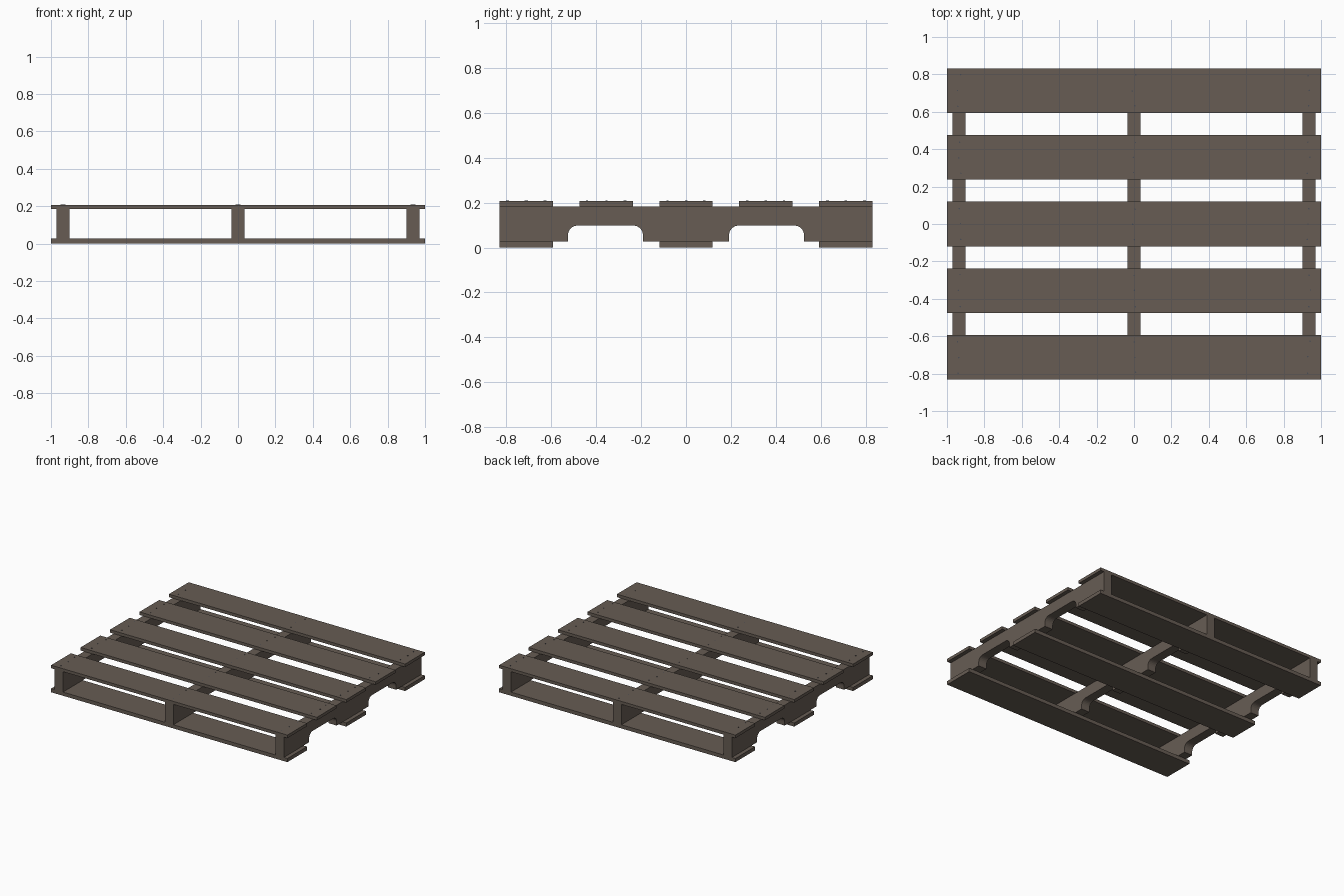
import bpy, bmesh, math, random
from mathutils import Matrix, Vector

if "Cube" in bpy.data.objects:
    bpy.data.objects.remove(bpy.data.objects["Cube"])

random.seed(4)
HALF_Y = 0.831
BOARD_W = 0.238
Z_LOW, Z_HIGH, Z_TOP = 0.028, 0.184, 0.207
STRINGER_X = (-0.935, 0.0, 0.935)


def material(name, rgb):
    m = bpy.data.materials.new(name)
    m.diffuse_color = (*rgb, 1)
    m.use_nodes = True
    m.node_tree.nodes["Principled BSDF"].inputs["Base Color"].default_value = m.diffuse_color
    return m


wood = material("weathered_wood", (0.135, 0.108, 0.088))
steel = material("dark_nail_steel", (0.07, 0.075, 0.09))


def finish(bm, name, mat):
    bmesh.ops.recalc_face_normals(bm, faces=bm.faces)
    me = bpy.data.meshes.new(name)
    bm.to_mesh(me)
    bm.free()
    me.materials.append(mat)
    ob = bpy.data.objects.new(name, me)
    bpy.context.collection.objects.link(ob)
    return ob


def board(name, y, z0, z1):
    bm = bmesh.new()
    size = Matrix.Diagonal((2.0, BOARD_W, z1 - z0, 1))
    bmesh.ops.create_cube(bm, size=1, matrix=Matrix.Translation((0, y, (z0 + z1) / 2)) @ size)
    return finish(bm, name, wood)


def notch(y0, y1, top=0.098, r=0.042, steps=6):
    """Fork notch outline with two rounded upper corners."""
    pts = [(y0, Z_LOW)]
    for cy, start in ((y0 + r, math.pi), (y1 - r, math.pi / 2)):
        for i in range(steps + 1):
            a = start - i / steps * math.pi / 2
            pts.append((cy + r * math.cos(a), top - r + r * math.sin(a)))
    return pts + [(y1, Z_LOW)]


# Notched stringers: side profile extruded across x
profile = ([(-HALF_Y, Z_LOW)] + notch(-0.526, -0.192) + notch(0.192, 0.526)
           + [(HALF_Y, Z_LOW), (HALF_Y, Z_HIGH), (-HALF_Y, Z_HIGH)])
for label, x in zip(("left", "middle", "right"), STRINGER_X):
    bm = bmesh.new()
    face = bm.faces.new([bm.verts.new((x - 0.035, y, z)) for y, z in profile])
    ext = bmesh.ops.extrude_face_region(bm, geom=[face])
    bmesh.ops.translate(bm, vec=Vector((0.07, 0, 0)),
                        verts=[v for v in ext["geom"] if isinstance(v, bmesh.types.BMVert)])
    finish(bm, label + "_stringer", wood)

# Five deck boards above, three below
top_ys = [(i - 2) * (HALF_Y - BOARD_W / 2) / 2 for i in range(5)]
for i, y in enumerate(top_ys):
    board(f"top_board_{i + 1}", y, Z_HIGH, Z_TOP)
for i, y in enumerate(top_ys[::2]):
    board(f"bottom_board_{i + 1}", y, 0.0, Z_LOW)

# Slightly uneven nail heads, three at each top joint
bm = bmesh.new()
for y in top_ys:
    for x in STRINGER_X:
        for dy in (-0.083, 0, 0.083):
            pos = (x + random.uniform(-0.01, 0.01), y + dy + random.uniform(-0.004, 0.004), Z_TOP)
            bmesh.ops.create_cone(bm, cap_ends=True, segments=8, radius1=0.004, radius2=0.004,
                                  depth=0.004, matrix=Matrix.Translation(pos))
finish(bm, "nail_heads", steel)
